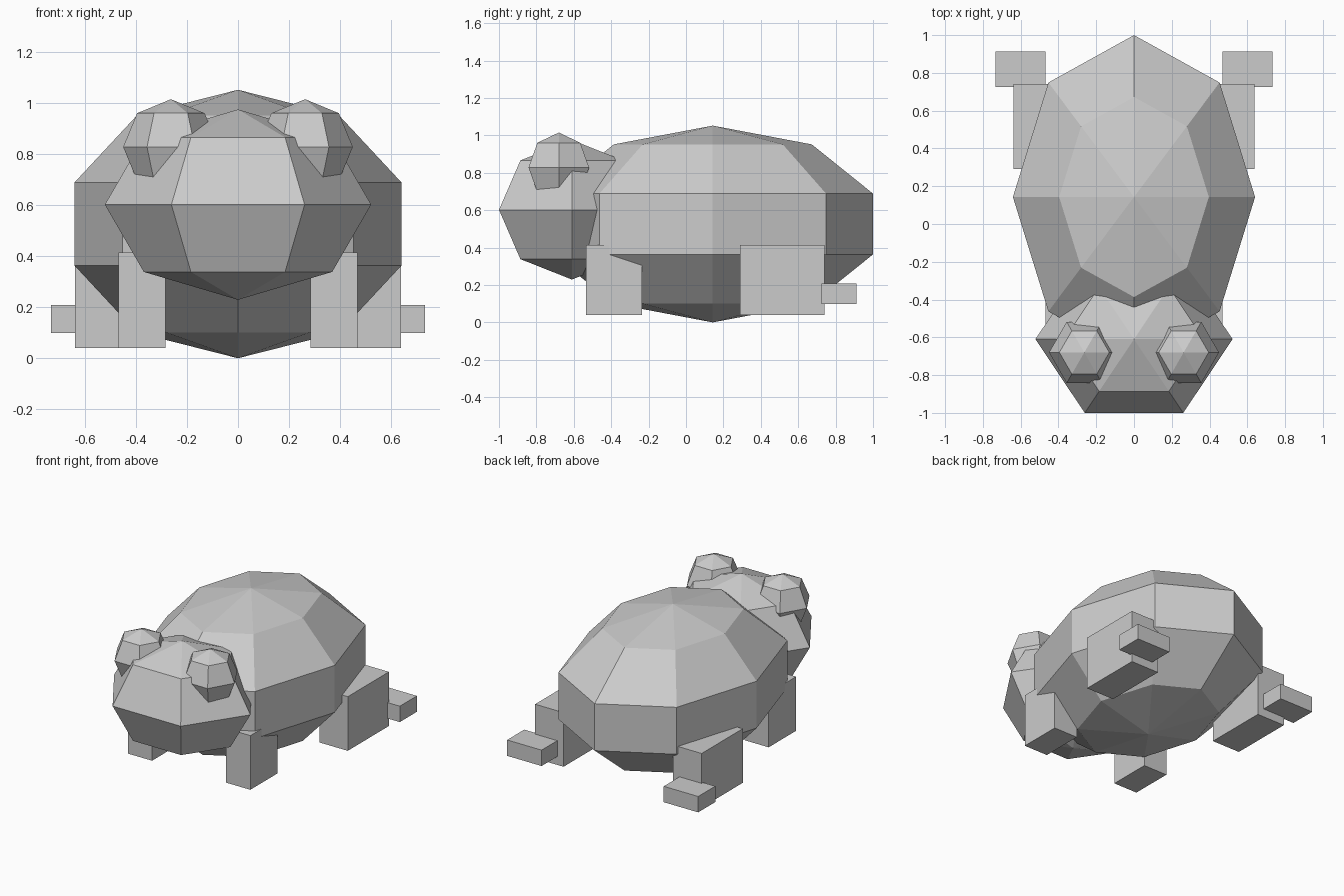
import bpy
from math import sin, cos, pi

if "Cube" in bpy.data.objects:
    bpy.data.objects.remove(bpy.data.objects["Cube"])


def make_object(name, verts, faces):
    mesh = bpy.data.meshes.new(name)
    mesh.from_pydata(verts, [], faces)
    obj = bpy.data.objects.new(name, mesh)
    bpy.context.collection.objects.link(obj)
    return obj


def ellipsoid(name, centre, radii, segments, rings):
    """Flat-faced ellipsoid with poles on z and its first meridian on +x."""
    (cx, cy, cz), (rx, ry, rz) = centre, radii
    verts = []
    for i in range(1, rings):
        p = pi * i / rings
        for j in range(segments):
            t = 2 * pi * j / segments
            verts.append((cx + rx * sin(p) * cos(t),
                          cy + ry * sin(p) * sin(t), cz + rz * cos(p)))
    top = len(verts)
    bottom = top + 1
    verts += [(cx, cy, cz + rz), (cx, cy, cz - rz)]
    faces = []
    last = (rings - 2) * segments
    for j in range(segments):
        k = (j + 1) % segments
        faces.append((top, j, k))
        faces.append((bottom, last + k, last + j))
        for i in range(rings - 2):
            a = i * segments
            b = a + segments
            faces.append((a + j, b + j, b + k, a + k))
    return make_object(name, verts, faces)


def box(name, x, y, z):
    """Box from (low, high) extents on each axis."""
    x = sorted(x)
    verts = [(a, b, c) for c in z for b in y for a in x]
    faces = [(0, 2, 3, 1), (4, 5, 7, 6), (0, 1, 5, 4),
             (2, 6, 7, 3), (0, 4, 6, 2), (1, 3, 7, 5)]
    return make_object(name, verts, faces)


# Body and head
ellipsoid("body", (0, 0.143, 0.526), (0.674, 0.901, 0.526), 8, 5)
ellipsoid("head", (0, -0.61, 0.602), (0.522, 0.45, 0.373), 6, 4)

# Paired parts
for side, s in (("right", 1), ("left", -1)):
    ellipsoid("eye_" + side, (s * 0.263, -0.68, 0.828), (0.187, 0.187, 0.187), 6, 4)
    box("front_leg_" + side, (s * 0.284, s * 0.469), (-0.535, -0.235), (0.04, 0.415))
    box("back_leg_" + side, (s * 0.42, s * 0.638), (0.29, 0.74), (0.04, 0.415))
    box("back_foot_" + side, (s * 0.468, s * 0.732), (0.725, 0.912), (0.098, 0.208))
